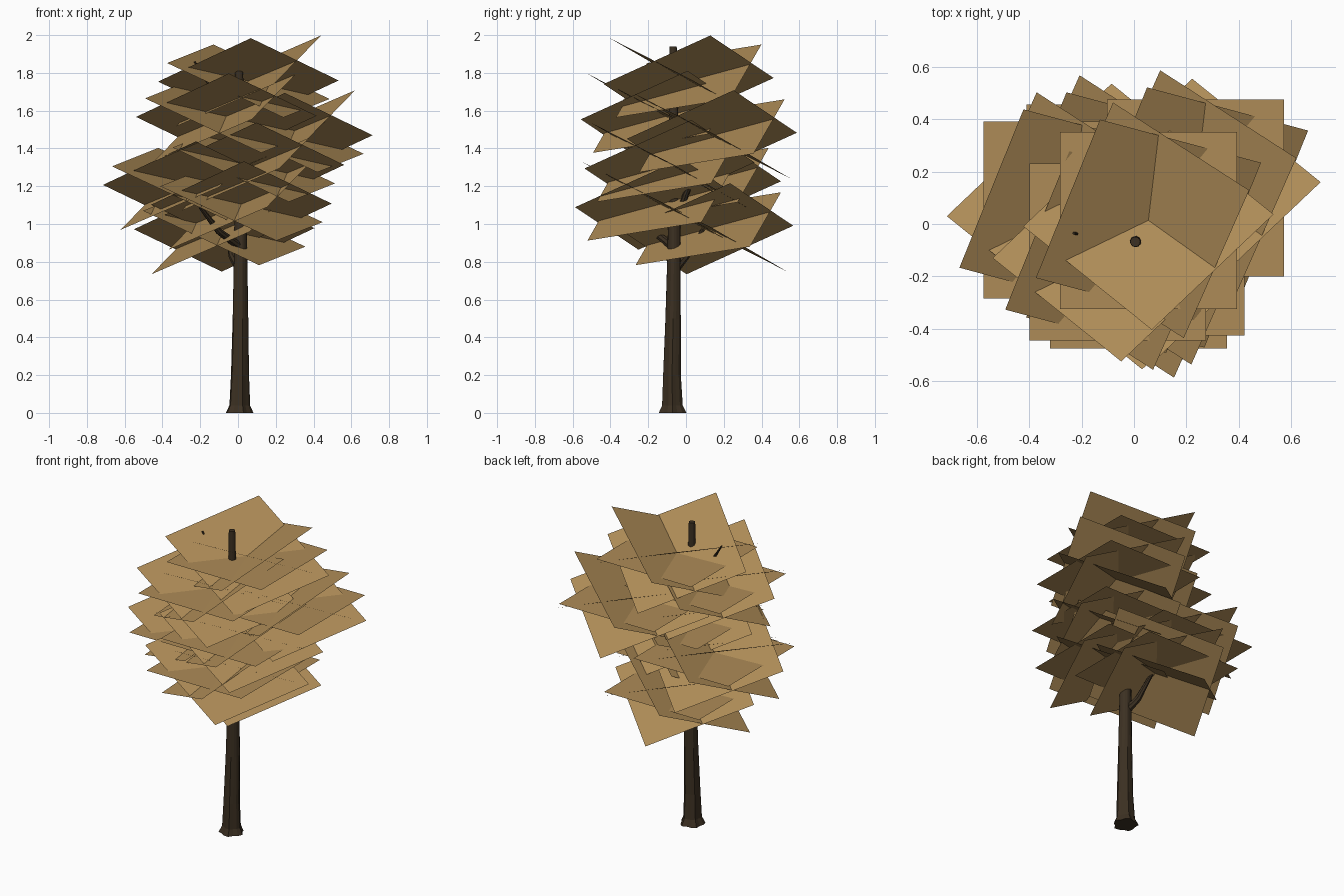
import bpy, bmesh, math
from mathutils import Vector

if "Cube" in bpy.data.objects:
    bpy.data.objects.remove(bpy.data.objects["Cube"])


def material(name, color):
    m = bpy.data.materials.new(name)
    m.diffuse_color = (*color, 1)
    m.use_nodes = True
    m.node_tree.nodes["Principled BSDF"].inputs["Base Color"].default_value = m.diffuse_color
    return m


leaf_mat = material("dry_foliage", (0.42, 0.26, 0.095))
bark_mat = material("bark", (0.045, 0.03, 0.016))


def finish(bm, name, mat):
    me = bpy.data.meshes.new(name)
    bm.to_mesh(me)
    bm.free()
    me.materials.append(mat)
    ob = bpy.data.objects.new(name, me)
    bpy.context.collection.objects.link(ob)
    return ob


def tube(name, path, sides=8, lobes=None):
    """Tapered tube through (x, y, z, radius) points; lobes = ripple per ring."""
    pts = [Vector(p[:3]) for p in path]
    bm = bmesh.new()
    rings = []
    for i, p in enumerate(pts):
        d = pts[min(i + 1, len(pts) - 1)] - pts[max(i - 1, 0)]
        q = Vector((0, 0, 1)).rotation_difference(d)
        if lobes and i == 0:
            q.identity()
        ring = []
        for k in range(sides):
            a = 2 * math.pi * k / sides
            r = path[i][3] * (1 + (lobes[i] * math.cos(5 * a + 0.6) if lobes else 0))
            ring.append(bm.verts.new(p + q @ Vector((r * math.cos(a), r * math.sin(a), 0))))
        rings.append(ring)
    for lo, hi in zip(rings, rings[1:]):
        for k in range(sides):
            n = (k + 1) % sides
            bm.faces.new((lo[k], lo[n], hi[n], hi[k]))
    bm.faces.new(rings[0][::-1])
    bm.faces.new(rings[-1])
    return finish(bm, name, bark_mat)


# Trunk with flared, lobed root
tube("trunk", [(0.005, -0.071, 0, 0.070), (0.007, -0.072, 0.04, 0.053),
               (0.009, -0.074, 0.2, 0.047), (0.012, -0.068, 0.5, 0.041),
               (0.013, -0.064, 0.8, 0.036), (0.012, -0.062, 1.1, 0.031),
               (0.008, -0.066, 1.5, 0.026), (0.005, -0.068, 1.94, 0.019)],
     sides=15, lobes=[0.12, 0.1, 0.06, 0.04, 0.02, 0, 0, 0])

# Branches reaching into the foliage
branches = [
    [(0.01, -0.06, 0.76, 0.026), (-0.03, 0.0, 0.83, 0.02), (-0.06, 0.09, 0.97, 0.010)],
    [(0.01, -0.07, 0.88, 0.024), (-0.10, -0.17, 0.96, 0.018), (-0.20, -0.26, 1.09, 0.010)],
    [(0.01, -0.06, 0.98, 0.022), (0.08, 0.0, 1.16, 0.016), (0.20, 0.14, 1.47, 0.007)],
    [(0.01, -0.06, 1.45, 0.018), (-0.10, -0.055, 1.66, 0.012), (-0.23, -0.035, 1.86, 0.005)],
]
for i, path in enumerate(branches):
    tube(f"branch_{i + 1}", path)

# Each cluster crosses four square cards, given by their half diagonals
cards = [((0.338, 0.338, 0), (-0.338, 0.338, 0)),
         ((0.478, 0.023, 0.003), (-0.013, 0.418, -0.227)),
         ((0.43, 0.22, -0.095), (-0.185, 0.385, 0.193)),
         ((0.385, 0.115, 0.241), (-0.135, 0.45, 0.016))]
centers = [(0.055, 0.014, 1.757), (-0.062, -0.107, 1.57), (0.235, 0.137, 1.467),
           (0.084, -0.087, 1.31), (-0.237, 0.053, 1.21), (0.018, -0.137, 1.105),
           (-0.073, 0.118, 0.975)]
for i, c in enumerate(centers):
    bm = bmesh.new()
    c = Vector(c)
    for p, q in cards:
        p, q = Vector(p), Vector(q)
        bm.faces.new([bm.verts.new(c + v) for v in (p, q, -p, -q)])
    finish(bm, f"leaf_cluster_{i + 1}", leaf_mat)
